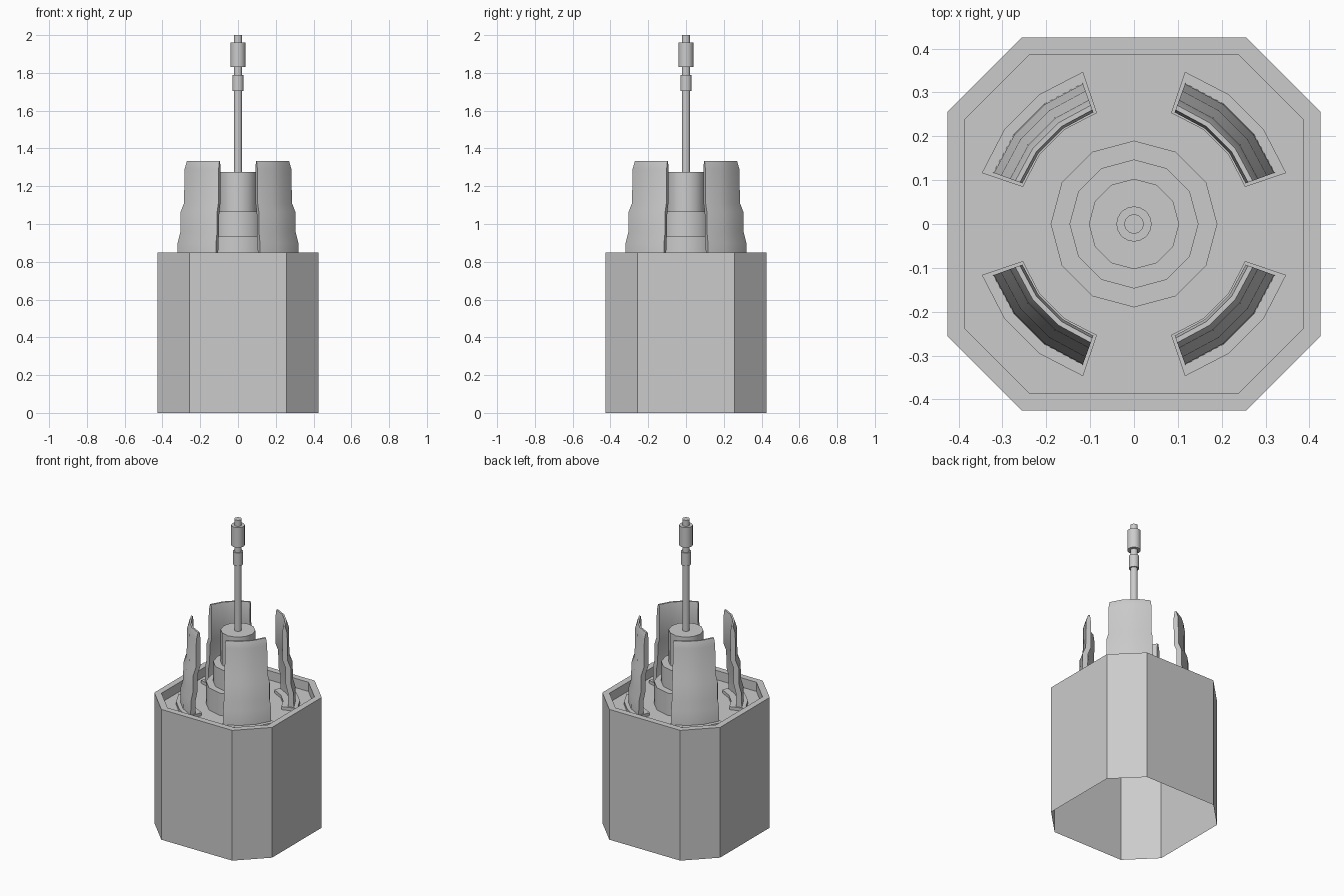
import bpy, bmesh, math

if "Cube" in bpy.data.objects:
    bpy.data.objects.remove(bpy.data.objects["Cube"])


def finish(name, bm, smooth=None):
    bmesh.ops.recalc_face_normals(bm, faces=bm.faces)
    mesh = bpy.data.meshes.new(name)
    bm.to_mesh(mesh)
    bm.free()
    obj = bpy.data.objects.new(name, mesh)
    bpy.context.collection.objects.link(obj)
    if smooth:
        bpy.ops.object.select_all(action='DESELECT')
        obj.select_set(True)
        bpy.context.view_layer.objects.active = obj
        bpy.ops.object.shade_smooth_by_angle(angle=math.radians(smooth))
    return obj


def bridge(bm, a, b):
    n = len(a)
    for i in range(n):
        bm.faces.new((a[i], a[(i + 1) % n], b[(i + 1) % n], b[i]))


def lathe(name, profile, sides):
    """Stack rings of (radius, z); closed on top, open below."""
    bm = bmesh.new()
    rings = [[bm.verts.new((r * math.cos(2 * math.pi * i / sides),
                            r * math.sin(2 * math.pi * i / sides), z))
              for i in range(sides)] for r, z in profile]
    for a, b in zip(rings, rings[1:]):
        bridge(bm, a, b)
    bm.faces.new(rings[-1])
    return finish(name, bm, 35)


def sector(name, section, mid, half, steps=3):
    """Sweep a closed (radius, z) section around part of a circle."""
    bm = bmesh.new()
    rings = []
    for i in range(steps + 1):
        t = math.radians(mid - half + 2 * half * i / steps)
        rings.append([bm.verts.new((r * math.cos(t), r * math.sin(t), z))
                      for r, z in section])
    for a, b in zip(rings, rings[1:]):
        bridge(bm, a, b)
    bm.faces.new(rings[0])
    bm.faces.new(rings[-1])
    return finish(name, bm, 35)


FLOOR = 0.79

# Chamfered square housing, open underneath, with a recessed top
bm = bmesh.new()
rings = []
for h, c, z in ((0.425, 0.256, 0), (0.425, 0.256, 0.85),
                (0.385, 0.239, 0.85), (0.385, 0.239, FLOOR)):
    pts = ((h, -c), (h, c), (c, h), (-c, h), (-h, c), (-h, -c), (-c, -h), (c, -h))
    rings.append([bm.verts.new((x, y, z)) for x, y in pts])
for a, b in zip(rings, rings[1:]):
    bridge(bm, a, b)
bm.faces.new(rings[-1])
finish("housing", bm)

# Stepped centre column
lathe("centre_column", [(0.19, FLOOR), (0.19, 0.935), (0.147, 0.935),
                        (0.147, 1.065), (0.103, 1.065), (0.103, 1.275)], 12)

# Antenna rod with two collars
lathe("antenna_rod", [(0.022, 1.275), (0.022, 1.705), (0.03, 1.705), (0.03, 1.79),
                      (0.022, 1.79), (0.022, 1.83), (0.04, 1.83), (0.04, 1.96),
                      (0.022, 1.96), (0.022, 2.0)], 20)

# Four curved prongs on low foot plates
prong = [(0.342, FLOOR), (0.34, 0.90), (0.325, 0.955), (0.323, 1.065),
         (0.304, 1.11), (0.301, 1.29), (0.288, 1.333),
         (0.277, 1.333), (0.271, 1.29), (0.272, 1.11), (0.29, 1.065),
         (0.292, 0.955), (0.305, 0.90), (0.307, FLOOR)]
foot = [(0.366, FLOOR), (0.366, FLOOR + 0.02), (0.267, FLOOR + 0.02), (0.267, FLOOR)]
for i in range(4):
    mid = 45 + 90 * i
    sector(f"prong_{i + 1}", prong, mid, 25)
    sector(f"prong_foot_{i + 1}", foot, mid, 26.5)
